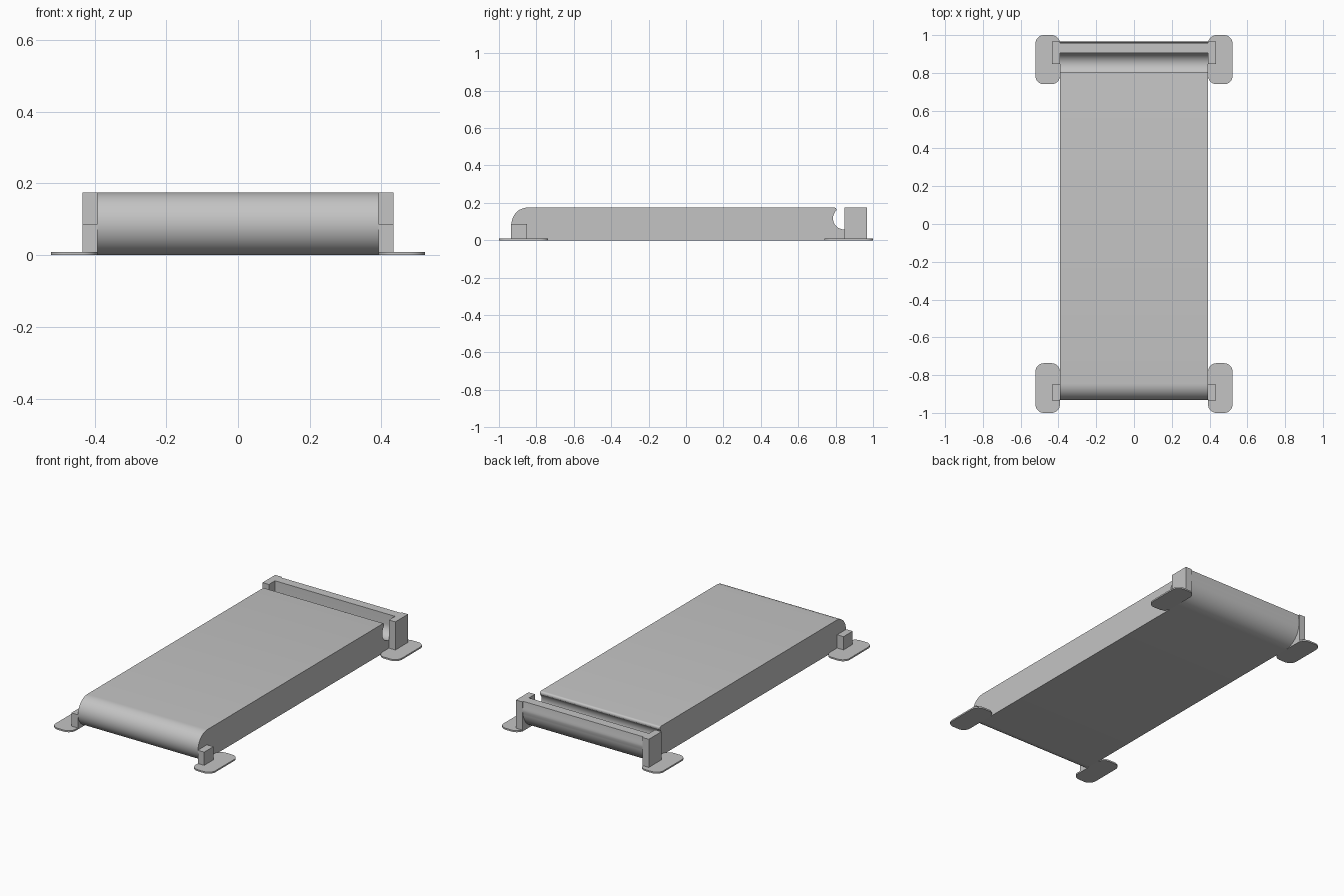
import bpy, bmesh, math

cube = bpy.data.objects.get("Cube")
if cube:
    bpy.data.objects.remove(cube, do_unlink=True)

grey = bpy.data.materials.new("neutral grey")
grey.use_nodes = True
grey.diffuse_color = (0.55, 0.55, 0.55, 1)
grey.node_tree.nodes["Principled BSDF"].inputs["Base Color"].default_value = grey.diffuse_color


def arc(cx, cy, r, start, end, steps):
    """Points along a circular arc, angles in degrees."""
    angles = [math.radians(start + (end - start) * i / steps) for i in range(steps + 1)]
    return [(cx + r * math.cos(a), cy + r * math.sin(a)) for a in angles]


def extrude(name, points, offset, smooth=False):
    """Turn a closed 3D outline into a solid by sweeping it along offset."""
    bm = bmesh.new()
    face = bm.faces.new([bm.verts.new(p) for p in points])
    swept = bmesh.ops.extrude_face_region(bm, geom=[face])["geom"]
    bmesh.ops.translate(bm, vec=offset, verts=[v for v in swept if isinstance(v, bmesh.types.BMVert)])
    bmesh.ops.recalc_face_normals(bm, faces=bm.faces)
    mesh = bpy.data.meshes.new(name)
    bm.to_mesh(mesh)
    bm.free()
    mesh.materials.append(grey)
    obj = bpy.data.objects.new(name, mesh)
    bpy.context.collection.objects.link(obj)
    if smooth:
        bpy.ops.object.select_all(action='DESELECT')
        obj.select_set(True)
        bpy.context.view_layer.objects.active = obj
        bpy.ops.object.shade_smooth_by_angle(angle=math.radians(30))
    return obj


def box(name, x0, x1, y0, y1, height):
    outline = [(x0, y0, 0), (x1, y0, 0), (x1, y1, 0), (x0, y1, 0)]
    return extrude(name, outline, (0, 0, height))


def rounded_plate(name, x0, x1, y0, y1, height, r):
    outline = (arc(x1 - r, y1 - r, r, 0, 90, 8) + arc(x0 + r, y1 - r, r, 90, 180, 8)
               + arc(x0 + r, y0 + r, r, 180, 270, 8) + arc(x1 - r, y0 + r, r, 270, 360, 8))
    return extrude(name, [(x, y, 0) for x, y in outline], (0, 0, height), True)


# Main slab: round nose, flat top and bottom, hooked rear lip around a groove
half, top = 0.392, 0.175
groove_y, groove_z = 0.845, 0.117
profile = arc(-0.845, top / 2, top / 2, 270, 90, 24)
profile += arc(0.793, top - 0.011, 0.011, 90, -10, 6)
profile += arc(groove_y, groove_z, 0.059, 135, 360, 28)
profile += [(0.905, top), (0.958, top)]
profile += arc(groove_y, groove_z, 0.12, 14, 0, 3)
profile += arc(groove_y, groove_z, groove_z, -6, -90, 16)
extrude("slab", [(-half, y, z) for y, z in profile], (2 * half, 0, 0), True)

# Corner feet and posts, one set per side
for side, s in (("left", 1), ("right", -1)):
    inner, outer = s * half, s * 0.434
    box("front_post_" + side, min(inner, outer), max(inner, outer), -0.935, -0.85, 0.087)
    box("rear_post_" + side, min(inner, outer), max(inner, outer), 0.848, 0.967, top)
    x0, x1 = sorted((s * 0.392, s * 0.522))
    rounded_plate("front_foot_" + side, x0, x1, -1.0, -0.737, 0.009, 0.045)
    rounded_plate("rear_foot_" + side, x0, x1, 0.74, 1.0, 0.009, 0.045)
